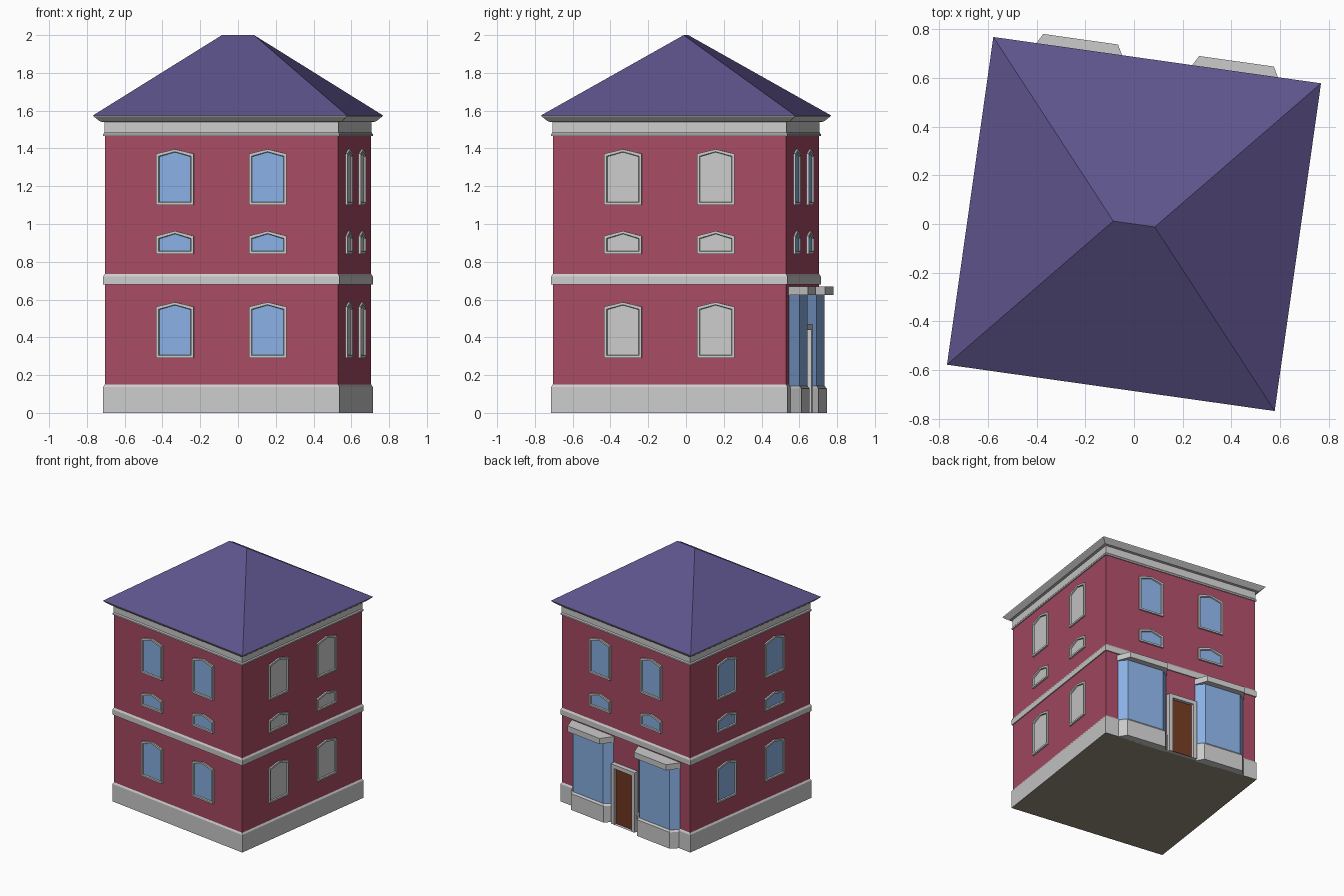
import bpy
from math import radians
from mathutils import Matrix, Vector

if "Cube" in bpy.data.objects:
    bpy.data.objects.remove(bpy.data.objects["Cube"])

TURN = Matrix.Rotation(radians(-8.05), 4, 'Z')   # whole house is turned slightly
WALL = 0.624                                     # half width of the walls


def material(name, rgb):
    m = bpy.data.materials.new(name)
    m.diffuse_color = (*rgb, 1)
    m.use_nodes = True
    m.node_tree.nodes["Principled BSDF"].inputs["Base Color"].default_value = m.diffuse_color
    return m


BRICK = material("brick", (0.39, 0.07, 0.127))
SLATE = material("slate", (0.115, 0.09, 0.27))
GLASS = material("glass", (0.25, 0.43, 0.77))
WOOD = material("wood", (0.16, 0.038, 0.014))
FLOOR = material("floor", (0.3, 0.26, 0.2))


def add_mesh(name, verts, faces, mat=None, side=0):
    """Make an object on side 0 front, 1 right, 2 back, 3 left."""
    rot = TURN @ Matrix.Rotation(radians(90 * side), 4, 'Z')
    me = bpy.data.meshes.new(name)
    me.from_pydata([rot @ Vector(v) for v in verts], [], faces)
    if mat:
        me.materials.append(mat)
    ob = bpy.data.objects.new(name, me)
    bpy.context.collection.objects.link(ob)
    return ob


def loft(name, rings, mat=None, side=0, bottom=False, top=False):
    """Skin a list of equal-length closed rings."""
    n = len(rings[0])
    verts = [p for r in rings for p in r]
    faces = [(i * n + j, i * n + (j + 1) % n, (i + 1) * n + (j + 1) % n, (i + 1) * n + j)
             for i in range(len(rings) - 1) for j in range(n)]
    if bottom:
        faces.append(tuple(reversed(range(n))))
    if top:
        faces.append(tuple(range(len(verts) - n, len(verts))))
    return add_mesh(name, verts, faces, mat, side)


def square(h, z):
    return [(-h, -h, z), (h, -h, z), (h, h, z), (-h, h, z)]


def courses(name, profile, mat=None):
    return loft(name, [square(h, z) for h, z in profile], mat)


# Body: floor, base course, walls, trim bands
add_mesh("floor", square(0.632, 0), [(3, 2, 1, 0)], FLOOR)
courses("base_course", [(0.632, 0), (0.632, 0.137), (WALL, 0.15)])
courses("walls", [(WALL, 0.14), (WALL, 1.47)], BRICK)
courses("middle_band", [(WALL, 0.68), (0.632, 0.68), (0.632, 0.722), (WALL, 0.735)])
courses("cornice", [(WALL, 1.465), (0.632, 1.465), (0.632, 1.476), (0.626, 1.484),
                    (0.626, 1.54), (0.645, 1.542), (0.677, 1.57), (0.679, 1.575)])

# Hipped roof with a short ridge
add_mesh("roof", square(0.679, 1.575) + [(-0.086, 0, 2), (0.086, 0, 2)],
         [(0, 1, 5, 4), (1, 2, 5), (2, 3, 4, 5), (3, 0, 4)], SLATE)


def gable(x, w, z0, zs, zp, d, inset=0.0):
    """Window outline with a shallow pointed head."""
    y, w = -(WALL + d), w - inset
    return [(x - w, y, z0 + inset), (x + w, y, z0 + inset), (x + w, y, zs - inset),
            (x, y, zp - inset), (x - w, y, zs - inset)]


def window(side, x, heights, mat, label):
    a = (x, 0.1, *heights)
    loft("frame_" + label, [gable(*a, 0), gable(*a, 0.012), gable(*a, 0.012, 0.013),
                            gable(*a, 0.003, 0.016)], None, side)
    add_mesh("pane_" + label, gable(*a, 0.003, 0.016), [(0, 1, 2, 3, 4)], mat, side)


# Windows; the right side is blind, the back has none on the ground floor
ROWS = {"ground": (0.29, 0.562, 0.586), "small": (0.842, 0.937, 0.963),
        "upper": (1.1, 1.372, 1.396)}
for side, side_name in enumerate(("front", "right", "back", "left")):
    for row, heights in ROWS.items():
        if side_name == "back" and row == "ground":
            continue
        for x in (-0.248, 0.248):
            window(side, x, heights, None if side_name == "right" else GLASS,
                   f"{side_name}_{row}")


def bay_ring(x, wall_half, front_half, depth, z):
    return [(x - wall_half, -WALL, z), (x - front_half, -depth, z),
            (x + front_half, -depth, z), (x + wall_half, -WALL, z)]


# Two shop-window bays on the back
for x in (-0.323, 0.323):
    loft("bay_base", [bay_ring(x, 0.207, 0.158, 0.685, 0), bay_ring(x, 0.207, 0.158, 0.685, 0.128),
                      bay_ring(x, 0.2, 0.148, 0.675, 0.142)], None, 2, True, True)
    loft("bay_glass", [bay_ring(x, 0.2, 0.146, 0.674, 0.142),
                       bay_ring(x, 0.2, 0.146, 0.674, 0.628)], GLASS, 2)
    loft("bay_cap", [bay_ring(x, 0.207, 0.155, 0.72, 0.625),
                     bay_ring(x, 0.207, 0.155, 0.72, 0.67)], None, 2, True, True)


def portal(w, top, y):
    return [(-w, -y, 0), (w, -y, 0), (w, -y, top), (-w, -y, top)]


# Door between the bays, set in a projecting surround
loft("door_frame", [portal(0.115, 0.47, WALL), portal(0.115, 0.47, 0.66),
                    portal(0.085, 0.44, 0.66), portal(0.085, 0.44, 0.636)], None, 2)
add_mesh("door", portal(0.085, 0.44, 0.636), [(0, 1, 2, 3)], WOOD, 2)
